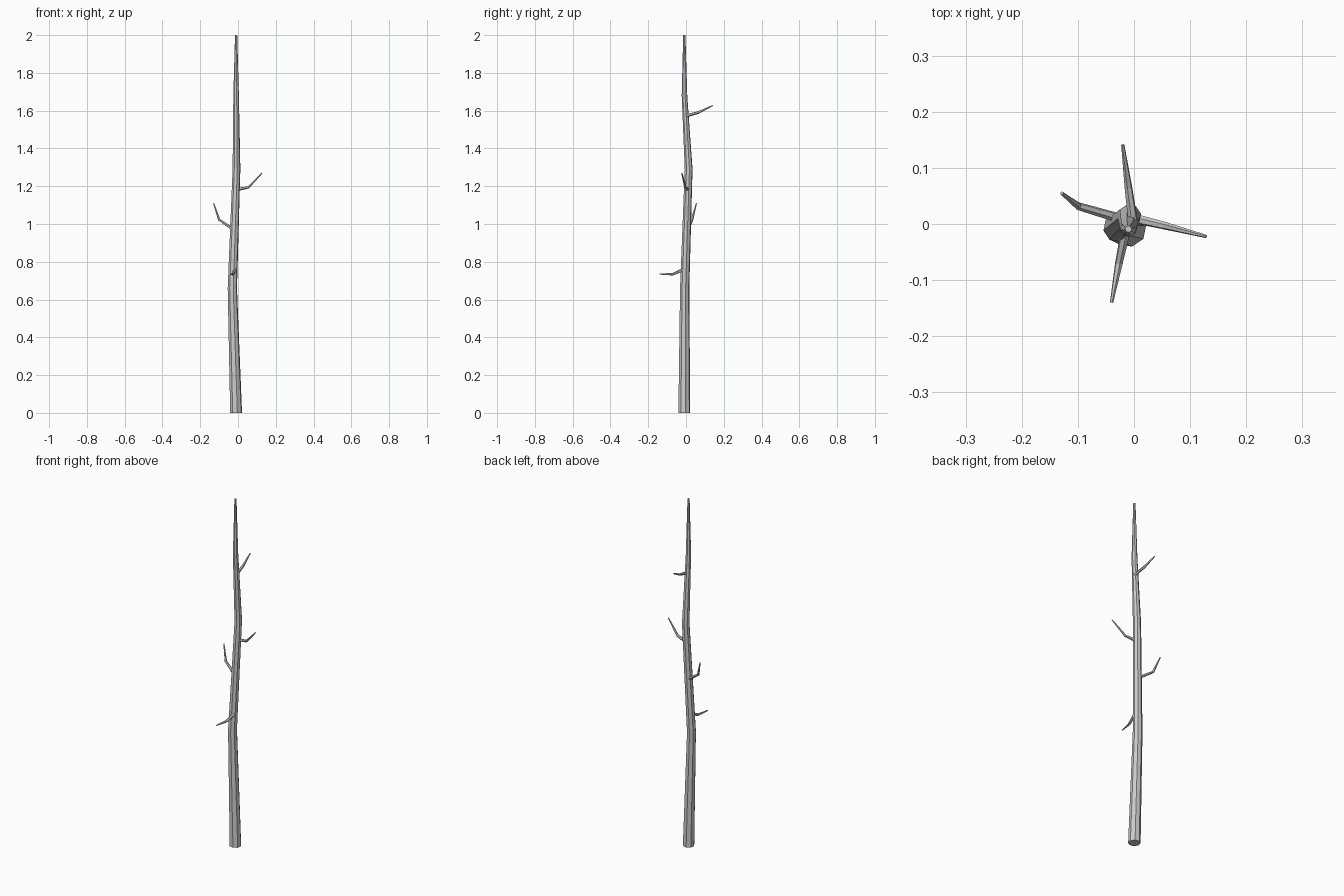
import bpy, bmesh, math
from mathutils import Vector

if "Cube" in bpy.data.objects:
    bpy.data.objects.remove(bpy.data.objects["Cube"])


def tapered_tube(name, points, sides, flat_rings=False):
    """Skin rings of the given sides along (x, y, z, radius) points."""
    bm = bmesh.new()
    pos = [Vector(p[:3]) for p in points]
    rings = []
    for i, p in enumerate(points):
        d = (pos[min(i + 1, len(pos) - 1)] - pos[max(i - 1, 0)]).normalized()
        if flat_rings:
            u, v = Vector((1, 0, 0)), Vector((0, 1, 0))
        else:
            u = Vector((0, 0, 1)).cross(d).normalized()
            v = d.cross(u)
        ring = []
        for k in range(sides):
            a = 2 * math.pi * (k + 0.25) / sides
            ring.append(bm.verts.new(pos[i] + p[3] * (u * math.cos(a) + v * math.sin(a))))
        rings.append(ring)
    for a, b in zip(rings, rings[1:]):
        for k in range(sides):
            n = (k + 1) % sides
            bm.faces.new((a[k], a[n], b[n], b[k]))
    bm.faces.new(rings[0][::-1])
    bm.faces.new(rings[-1])
    bmesh.ops.recalc_face_normals(bm, faces=bm.faces)
    mesh = bpy.data.meshes.new(name)
    bm.to_mesh(mesh)
    bm.free()
    obj = bpy.data.objects.new(name, mesh)
    bpy.context.collection.objects.link(obj)
    return obj


# Trunk: gently bent, tapering to a thin tip
tapered_tube("trunk", [
    (-0.010, -0.009, 0.00, 0.032),
    (-0.030, -0.007, 0.66, 0.025),
    (-0.008, 0.014, 1.29, 0.021),
    (-0.010, -0.008, 1.68, 0.015),
    (-0.010, -0.009, 2.00, 0.006)], 8, flat_rings=True)

# Branches: root inside the trunk, a bend, then a thin tip
branches = {
    "branch_front": [(-0.014, -0.008, 0.762), (-0.027, -0.070, 0.734), (-0.040, -0.140, 0.735)],
    "branch_left": [(-0.022, 0.009, 0.970), (-0.100, 0.032, 1.023), (-0.129, 0.055, 1.110)],
    "branch_right": [(-0.005, 0.011, 1.182), (0.055, -0.003, 1.194), (0.128, -0.022, 1.270)],
    "branch_back": [(-0.001, -0.001, 1.572), (-0.010, 0.065, 1.590), (-0.020, 0.141, 1.627)],
}
for name, pts in branches.items():
    tapered_tube(name, [p + (r,) for p, r in zip(pts, (0.009, 0.007, 0.003))], 6)
